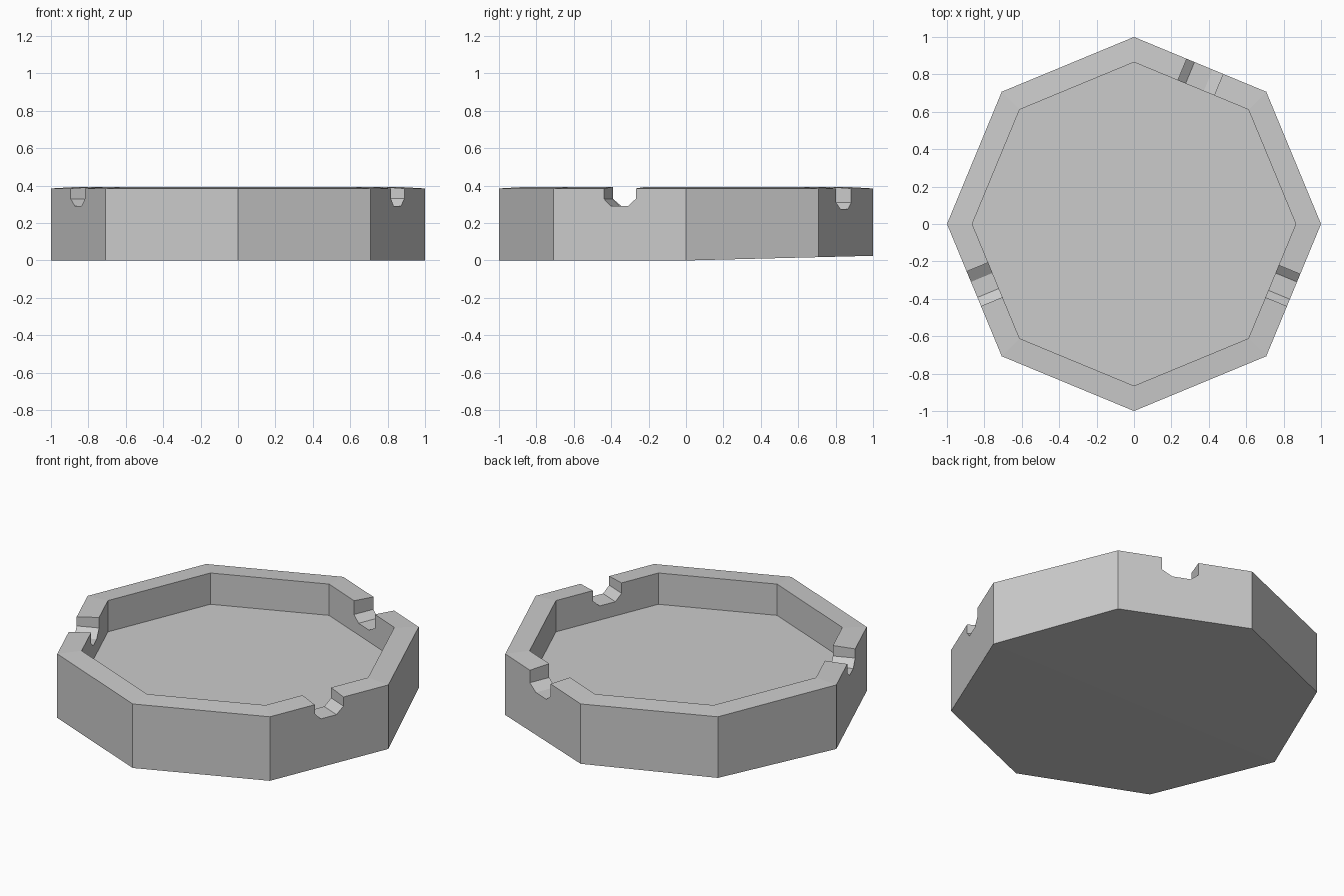
import bpy, bmesh
from math import cos, sin, pi
from mathutils import Vector

cube = bpy.data.objects.get("Cube")
if cube:
    bpy.data.objects.remove(cube)

SIDES = 8
OUTER, INNER = 1.0, 0.865
RIM_OUT, RIM_IN, FLOOR = 0.385, 0.393, 0.205

grey = bpy.data.materials.new("stone grey")
grey.use_nodes = True
colour = (0.6, 0.6, 0.6, 1)
grey.diffuse_color = colour
grey.node_tree.nodes["Principled BSDF"].inputs["Base Color"].default_value = colour


def corner(i, radius=OUTER, z=0.0):
    a = 2 * pi * i / SIDES
    return Vector((radius * cos(a), radius * sin(a), z))


def make_object(name, bm):
    bmesh.ops.recalc_face_normals(bm, faces=bm.faces)
    mesh = bpy.data.meshes.new(name)
    bm.to_mesh(mesh)
    bm.free()
    mesh.materials.append(grey)
    ob = bpy.data.objects.new(name, mesh)
    bpy.context.scene.collection.objects.link(ob)
    return ob


def make_dish():
    """Octagonal dish: stacked rings from the base, over the rim, to the floor."""
    bm = bmesh.new()
    rings = [[bm.verts.new(corner(i, r, z)) for i in range(SIDES)]
             for r, z in ((OUTER, 0), (OUTER, RIM_OUT), (INNER, RIM_IN), (INNER, FLOOR))]
    # the back of the base lifts slightly
    for v in rings[0]:
        v.co.z = 0.025 * max(v.co.y, 0)
    for a, b in zip(rings, rings[1:]):
        for i in range(SIDES):
            j = (i + 1) % SIDES
            bm.faces.new((a[i], a[j], b[j], b[i]))
    centre = bm.verts.new((0, 0, 0))
    for i in range(SIDES):
        bm.faces.new((rings[0][(i + 1) % SIDES], rings[0][i], centre))
    bm.faces.new(rings[3])
    return make_object("dish", bm)


def make_notch(side, start, flat_start, flat_end, end, shoulder, bottom):
    """Chamfered groove across one side; distances run along that side's edge."""
    a, b = corner(side), corner(side + 1)
    along = (b - a).normalized()
    out = Vector((along.y, -along.x, 0))
    profile = [(start, 0.5), (start, shoulder), (flat_start, bottom),
               (flat_end, bottom), (end, shoulder), (end, 0.5)]
    bm = bmesh.new()
    ends = [[bm.verts.new(a + along * t + out * d + Vector((0, 0, z)))
             for t, z in profile] for d in (-0.2, 0.1)]
    bm.faces.new(ends[0])
    bm.faces.new(ends[1])
    for i in range(len(profile)):
        j = (i + 1) % len(profile)
        bm.faces.new((ends[0][i], ends[0][j], ends[1][j], ends[1][i]))
    ob = make_object("notch_cutter", bm)
    ob.hide_render = True
    return ob


dish = make_dish()
cutters = [
    make_notch(7, 0.29, 0.33, 0.43, 0.475, 0.33, 0.29),   # front left
    make_notch(4, 0.275, 0.335, 0.425, 0.475, 0.33, 0.29),  # front right
    make_notch(1, 0.25, 0.31, 0.415, 0.46, 0.31, 0.275),  # back left
]
for c in cutters:
    mod = dish.modifiers.new("notch", 'BOOLEAN')
    mod.operation = 'DIFFERENCE'
    mod.solver = 'EXACT'
    mod.object = c

# Bake the cuts and drop the cutters
bpy.context.view_layer.update()
graph = bpy.context.evaluated_depsgraph_get()
baked = bpy.data.meshes.new_from_object(dish.evaluated_get(graph))
dish.modifiers.clear()
dish.data = baked
for c in cutters:
    bpy.data.objects.remove(c)
